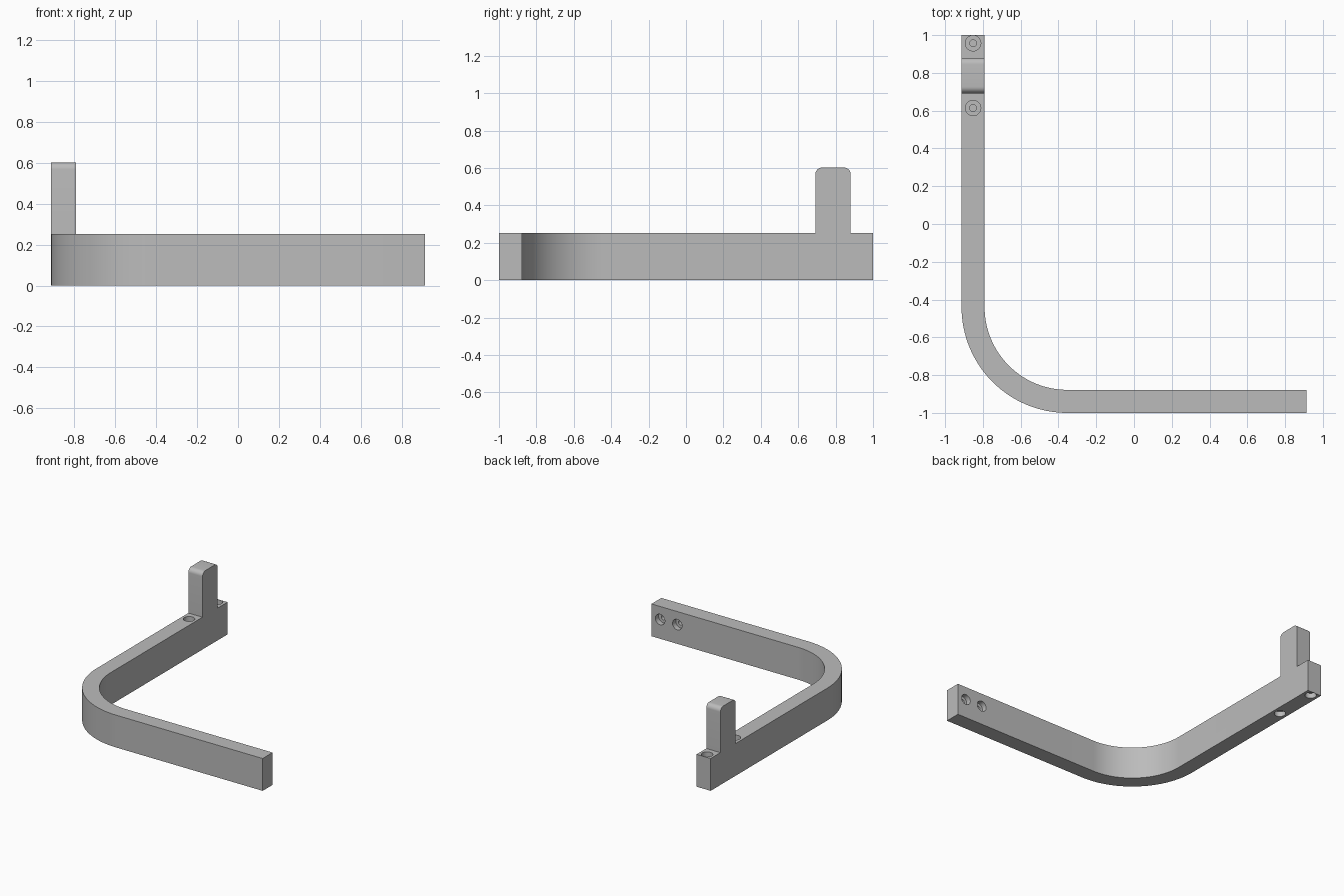
import bpy, bmesh, math
from mathutils import Matrix, Vector

cube = bpy.data.objects.get("Cube")
if cube:
    bpy.data.objects.remove(cube, do_unlink=True)

HALF_X, WIDTH, HEIGHT = 0.913, 0.122, 0.252
OUTER_R = 0.56
CENTRE = Vector((-HALF_X + OUTER_R, -1 + OUTER_R))

grey = bpy.data.materials.new("plain_grey")
grey.use_nodes = True
colour = (0.5, 0.5, 0.5, 1)
grey.diffuse_color = colour
grey.node_tree.nodes["Principled BSDF"].inputs["Base Color"].default_value = colour


def make_object(name, bm):
    bmesh.ops.recalc_face_normals(bm, faces=bm.faces)
    mesh = bpy.data.meshes.new(name)
    bm.to_mesh(mesh)
    bm.free()
    mesh.materials.append(grey)
    obj = bpy.data.objects.new(name, mesh)
    bpy.context.collection.objects.link(obj)
    return obj


def prism(name, points, direction):
    """Extrude a closed outline along a direction."""
    bm = bmesh.new()
    face = bm.faces.new([bm.verts.new(p) for p in points])
    new = bmesh.ops.extrude_face_region(bm, geom=[face])["geom"]
    bmesh.ops.translate(bm, vec=direction,
                        verts=[v for v in new if isinstance(v, bmesh.types.BMVert)])
    return make_object(name, bm)


def arc(centre, radius, start, end, steps):
    angles = [math.radians(start + (end - start) * i / steps) for i in range(steps + 1)]
    return [(centre[0] + radius * math.cos(a), centre[1] + radius * math.sin(a)) for a in angles]


# Bent bar outline: outer side down and round, inner side back
outline = [(-HALF_X, 1)] + arc(CENTRE, OUTER_R, 180, 270, 32) + [(HALF_X, -1)]
outline += [(HALF_X, -1 + WIDTH)] + arc(CENTRE, OUTER_R - WIDTH, 270, 180, 32)
outline += [(-HALF_X + WIDTH, 1)]
bar = prism("bent_bar", [(x, y, 0) for x, y in outline], (0, 0, HEIGHT))

# Upright tab with rounded top corners
Y0, Y1, TOP, R = 0.692, 0.88, 0.602, 0.035
tab = [(Y0, HEIGHT), (Y1, HEIGHT)]
tab += arc((Y1 - R, TOP - R), R, 0, 90, 8) + arc((Y0 + R, TOP - R), R, 90, 180, 8)
upright = prism("upright_tab", [(-HALF_X, y, z) for y, z in tab], (WIDTH, 0, 0))

# Stepped screw holes: (mouth position, direction out of the face)
arm_x = -HALF_X + WIDTH / 2
holes = [((arm_x, y, z), (0, 0, s)) for y in (0.957, 0.614) for z, s in ((HEIGHT, 1), (0, -1))]
holes += [((x, -1 + WIDTH, 0.15), (0, 1, 0)) for x in (0.838, 0.69)]
cutters = []
for place, out in holes:
    turn = Vector((0, 0, 1)).rotation_difference(Vector(out)).to_matrix().to_4x4()
    # revolve a stepped half profile: (radius, height)
    steps = [(0, -0.09), (0.018, -0.09), (0.018, -0.04), (0.041, -0.04), (0.041, 0.02), (0, 0.02)]
    bm = bmesh.new()
    verts = [bm.verts.new((r, 0, h)) for r, h in steps]
    edges = [bm.edges.new(pair) for pair in zip(verts, verts[1:])]
    bmesh.ops.spin(bm, geom=verts + edges, cent=(0, 0, 0), axis=(0, 0, 1),
                   angle=math.tau, steps=32)
    bmesh.ops.remove_doubles(bm, verts=bm.verts, dist=0.0001)
    bmesh.ops.transform(bm, matrix=Matrix.Translation(place) @ turn, verts=bm.verts)
    cutters.append(make_object("screw_hole_cutter", bm))

# Fuse the tab, cut the holes and clean coplanar faces
for tool, operation in [(upright, 'UNION')] + [(c, 'DIFFERENCE') for c in cutters]:
    mod = bar.modifiers.new("shape", 'BOOLEAN')
    mod.operation, mod.object, mod.solver = operation, tool, 'EXACT'
bpy.context.view_layer.update()
result = bpy.data.meshes.new_from_object(bar.evaluated_get(bpy.context.evaluated_depsgraph_get()))
bar.modifiers.clear()
bar.data = result
for tool in [upright] + cutters:
    bpy.data.objects.remove(tool, do_unlink=True)

bm = bmesh.new()
bm.from_mesh(result)
bmesh.ops.remove_doubles(bm, verts=bm.verts, dist=0.0001)
bmesh.ops.dissolve_limit(bm, angle_limit=math.radians(0.5), verts=bm.verts, edges=bm.edges)
bm.to_mesh(result)
bm.free()

bpy.ops.object.select_all(action='DESELECT')
bar.select_set(True)
bpy.context.view_layer.objects.active = bar
bpy.ops.object.shade_smooth_by_angle(angle=math.radians(30))
